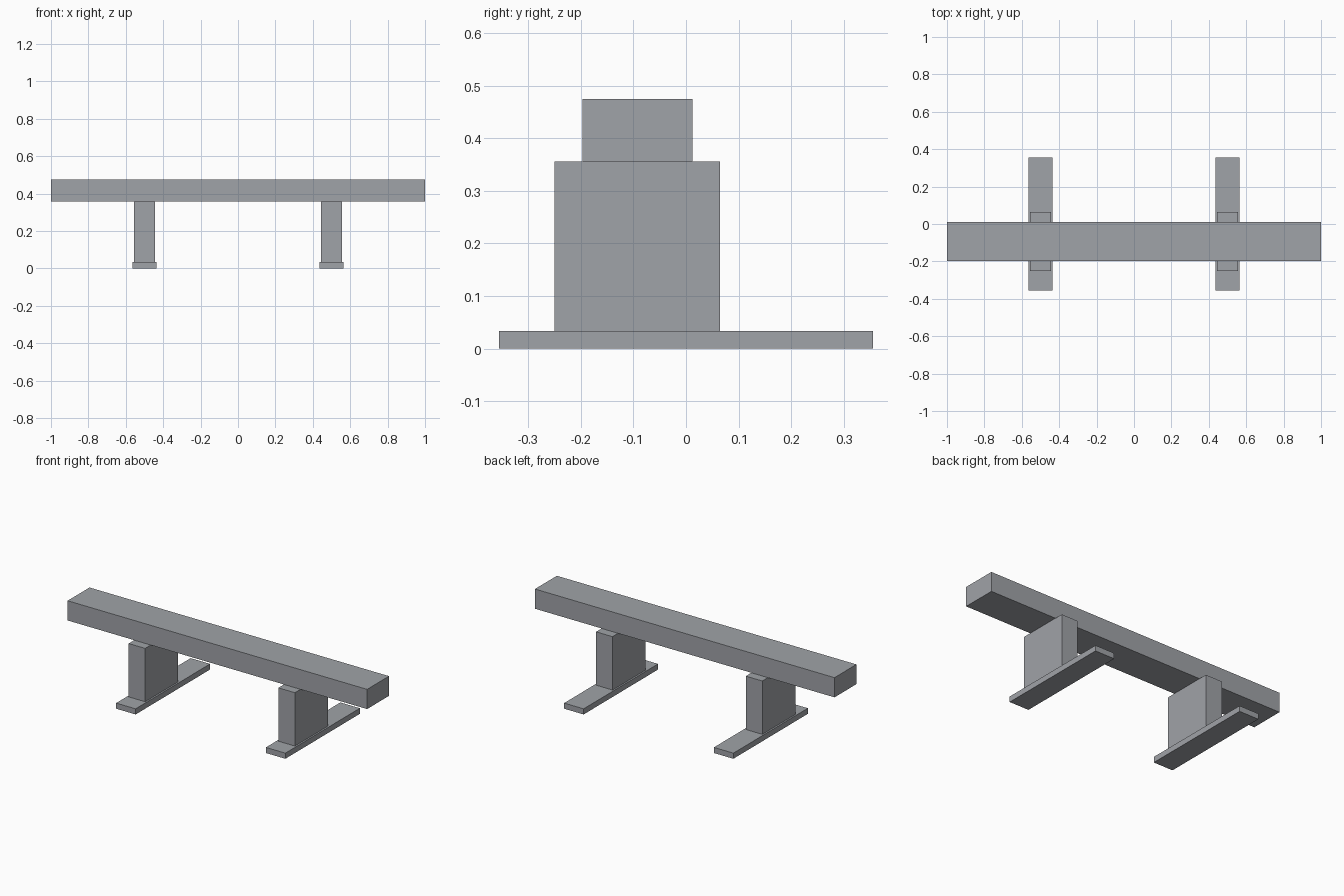
import bpy

if "Cube" in bpy.data.objects:
    bpy.data.objects.remove(bpy.data.objects["Cube"])

grey = bpy.data.materials.new("grey")
grey.diffuse_color = (0.352, 0.366, 0.392, 1)
grey.use_nodes = True
grey.node_tree.nodes["Principled BSDF"].inputs["Base Color"].default_value = grey.diffuse_color


def box(name, x, y, z):
    """Box spanning the given (min, max) ranges."""
    spans = (x, y, z)
    bpy.ops.mesh.primitive_cube_add(size=1, location=[(a + b) / 2 for a, b in spans])
    ob = bpy.context.object
    ob.name = name
    ob.scale = [b - a for a, b in spans]
    bpy.ops.object.transform_apply(location=False, rotation=False, scale=True)
    ob.data.materials.append(grey)
    return ob


FOOT_TOP, POST_TOP, BEAM_TOP = 0.034, 0.356, 0.475

# Long beam, set forward of the feet
box("beam", (-1, 1), (-0.197, 0.012), (POST_TOP, BEAM_TOP))

# Two supports: a post on a flat foot
for side, cx in (("left", -0.5), ("right", 0.5)):
    box(side + "_post", (cx - 0.055, cx + 0.055), (-0.25, 0.065), (FOOT_TOP, POST_TOP))
    box(side + "_foot", (cx - 0.065, cx + 0.065), (-0.355, 0.355), (0, FOOT_TOP))
